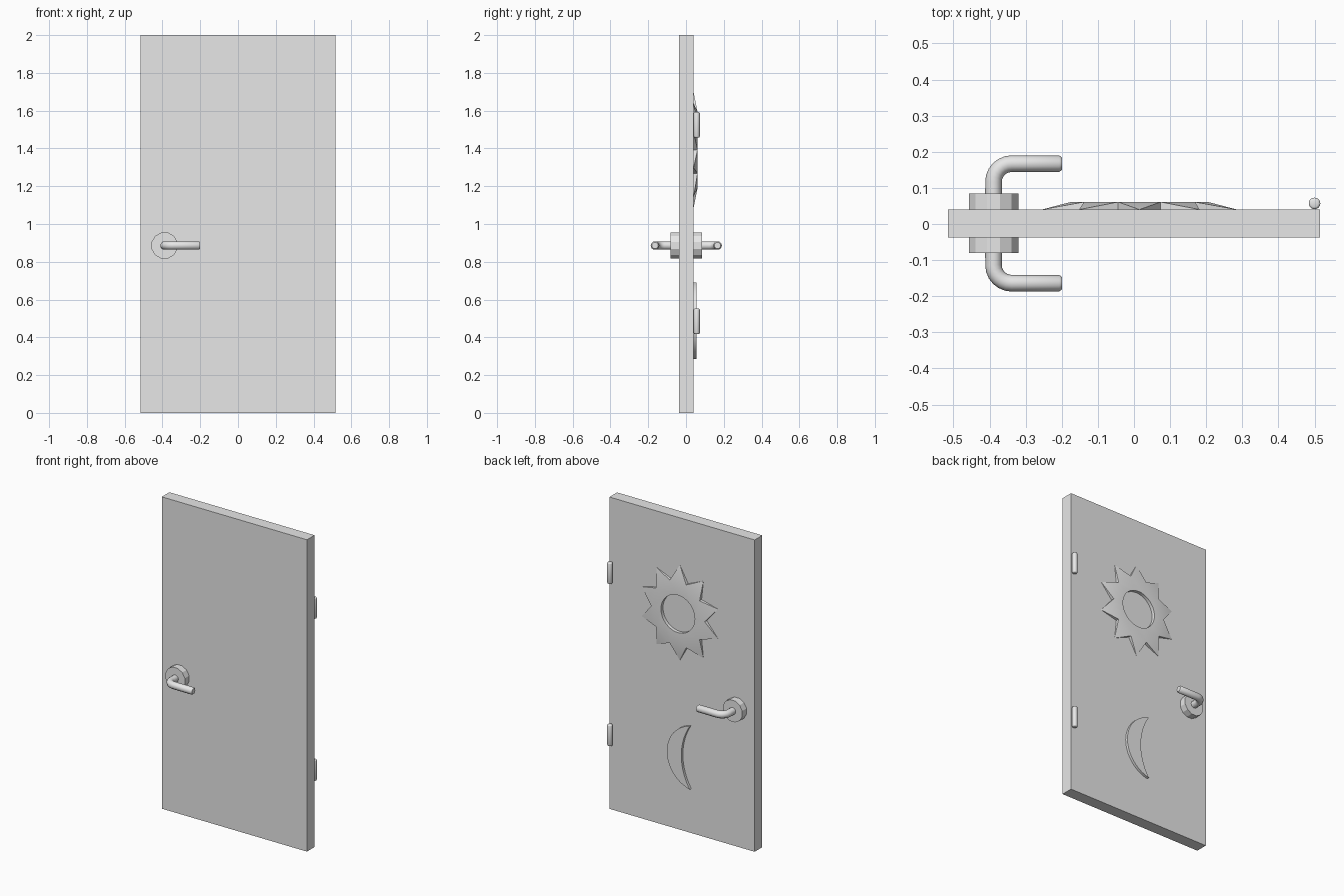
import bpy, bmesh
from math import sin, cos, pi, radians, atan2
from mathutils import Matrix

cube = bpy.data.objects.get("Cube")
if cube:
    bpy.data.objects.remove(cube, do_unlink=True)

grey = bpy.data.materials.new("light_grey")
grey.use_nodes = True
grey.diffuse_color = (0.8, 0.8, 0.8, 1)
grey.node_tree.nodes["Principled BSDF"].inputs["Base Color"].default_value = (0.8, 0.8, 0.8, 1)

BACK, FRONT = 0.04, -0.037


def finish(obj, angle=None):
    """Assign the material and smooth the shading below the given angle."""
    obj.data.materials.clear()
    obj.data.materials.append(grey)
    if angle:
        bpy.ops.object.select_all(action='DESELECT')
        obj.select_set(True)
        bpy.context.view_layer.objects.active = obj
        bpy.ops.object.shade_smooth_by_angle(angle=radians(angle))
    return obj


def from_bmesh(name, bm, angle=None):
    bmesh.ops.recalc_face_normals(bm, faces=bm.faces)
    mesh = bpy.data.meshes.new(name)
    bm.to_mesh(mesh)
    bm.free()
    obj = bpy.data.objects.new(name, mesh)
    bpy.context.collection.objects.link(obj)
    return finish(obj, angle)


def cylinder(name, radius, depth, sides, matrix, bevel=0, angle=30):
    bm = bmesh.new()
    bmesh.ops.create_cone(bm, cap_ends=True, segments=sides, radius1=radius,
                          radius2=radius, depth=depth)
    if bevel:
        rims = [e for e in bm.edges if abs(e.verts[0].co.z - e.verts[1].co.z) < 1e-5]
        bmesh.ops.bevel(bm, geom=rims, offset=bevel, segments=2, affect='EDGES', profile=0.5)
    bm.transform(matrix)
    return from_bmesh(name, bm, angle)


# Door panel
bm = bmesh.new()
bmesh.ops.create_cube(bm, size=1)
bm.transform(Matrix.Translation((0, (BACK + FRONT) / 2, 1))
             @ Matrix.Diagonal((1.03, BACK - FRONT, 2, 1)))
from_bmesh("door_panel", bm)

# Hinge barrels on the back edge
for name, z in (("upper_hinge", 1.525), ("lower_hinge", 0.485)):
    cylinder(name, 0.016, 0.135, 20, Matrix.Translation((0.5, 0.057, z)), 0.006, 50)

# Round plate and bent lever on each side
HX, HZ = -0.389, 0.886
for side, face, s in (("back", BACK, 1), ("front", FRONT, -1)):
    turn = Matrix.Rotation(pi / 2, 4, 'X') @ Matrix.Rotation(pi / 12, 4, 'Z')
    cylinder(side + "_handle_plate", 0.071, 0.046, 12,
             Matrix.Translation((HX, face + s * 0.021, HZ)) @ turn, 0, 25)

    bend, reach = 0.05, face + s * 0.127
    path = [(HX, face, 1)]
    for i in range(7):
        a = i / 6 * pi / 2
        path.append((HX + bend * (1 - cos(a)), reach - s * bend * (1 - sin(a)), 1))
    path += [(-0.207, reach, 1), (-0.2, reach, 0.75)]
    curve = bpy.data.curves.new(side + "_lever", 'CURVE')
    curve.dimensions = '3D'
    curve.bevel_depth = 0.023
    curve.bevel_resolution = 3
    curve.use_fill_caps = True
    spline = curve.splines.new('POLY')
    spline.points.add(len(path) - 1)
    for point, (x, y, r) in zip(spline.points, path):
        point.co = (x, y, HZ, 1)
        point.radius = r
    lever = bpy.data.objects.new(side + "_lever", curve)
    bpy.context.collection.objects.link(lever)
    bpy.ops.object.select_all(action='DESELECT')
    lever.select_set(True)
    bpy.context.view_layer.objects.active = lever
    bpy.ops.object.convert(target='MESH')
    finish(bpy.context.view_layer.objects.active, 40)

# Sun relief: flat ring with rays sloping down to the panel
RAYS, SUB, TOP = 10, 4, 0.061
SX, SZ = 0.015, 1.392
bm = bmesh.new()


def sun_point(turns, rx, rz, y):
    a = turns * 2 * pi / RAYS
    return bm.verts.new((SX - rx * sin(a), y, SZ + rz * cos(a)))


valley_top = [sun_point(k - 0.5, 0.19, 0.212, TOP) for k in range(RAYS)]
valley_low = [sun_point(k - 0.5, 0.19, 0.212, BACK) for k in range(RAYS)]
tips = [sun_point(k, 0.284, 0.306, BACK) for k in range(RAYS)]
count = RAYS * SUB
hole_top = [sun_point(i / SUB - 0.5, 0.12, 0.12, TOP) for i in range(count)]
hole_low = [sun_point(i / SUB - 0.5, 0.12, 0.12, BACK) for i in range(count)]
for k in range(RAYS):
    n = (k + 1) % RAYS
    arc = [hole_top[(k * SUB + j) % count] for j in range(SUB + 1)]
    bm.faces.new([valley_top[n], valley_top[k]] + arc)
    bm.faces.new((valley_top[k], valley_top[n], tips[k]))
    bm.faces.new((valley_top[k], tips[k], valley_low[k]))
    bm.faces.new((valley_top[n], valley_low[n], tips[k]))
for i in range(count):
    j = (i + 1) % count
    bm.faces.new((hole_top[i], hole_low[i], hole_low[j], hole_top[j]))
from_bmesh("sun_relief", bm, 20)

# Crescent moon relief: two arcs sharing the same end points
HALF, MX, MZ, STEPS = 0.203, -0.066, 0.488, 20


def moon_arc(sag):
    radius = (sag * sag + HALF * HALF) / (2 * sag)
    limit = atan2(HALF, radius - sag)
    angles = [limit * (1 - 2 * i / STEPS) for i in range(STEPS + 1)]
    return [(MX + sag - radius + radius * cos(a), MZ + radius * sin(a)) for a in angles]


bm = bmesh.new()
outline = moon_arc(0.163) + moon_arc(0.06)[-2:0:-1]
moon = bm.faces.new([bm.verts.new((x, BACK, z)) for x, z in outline])
raised = bmesh.ops.extrude_face_region(bm, geom=[moon], use_keep_orig=True)
for v in raised["geom"]:
    if isinstance(v, bmesh.types.BMVert):
        v.co.y = 0.056
from_bmesh("moon_relief", bm, 30)
